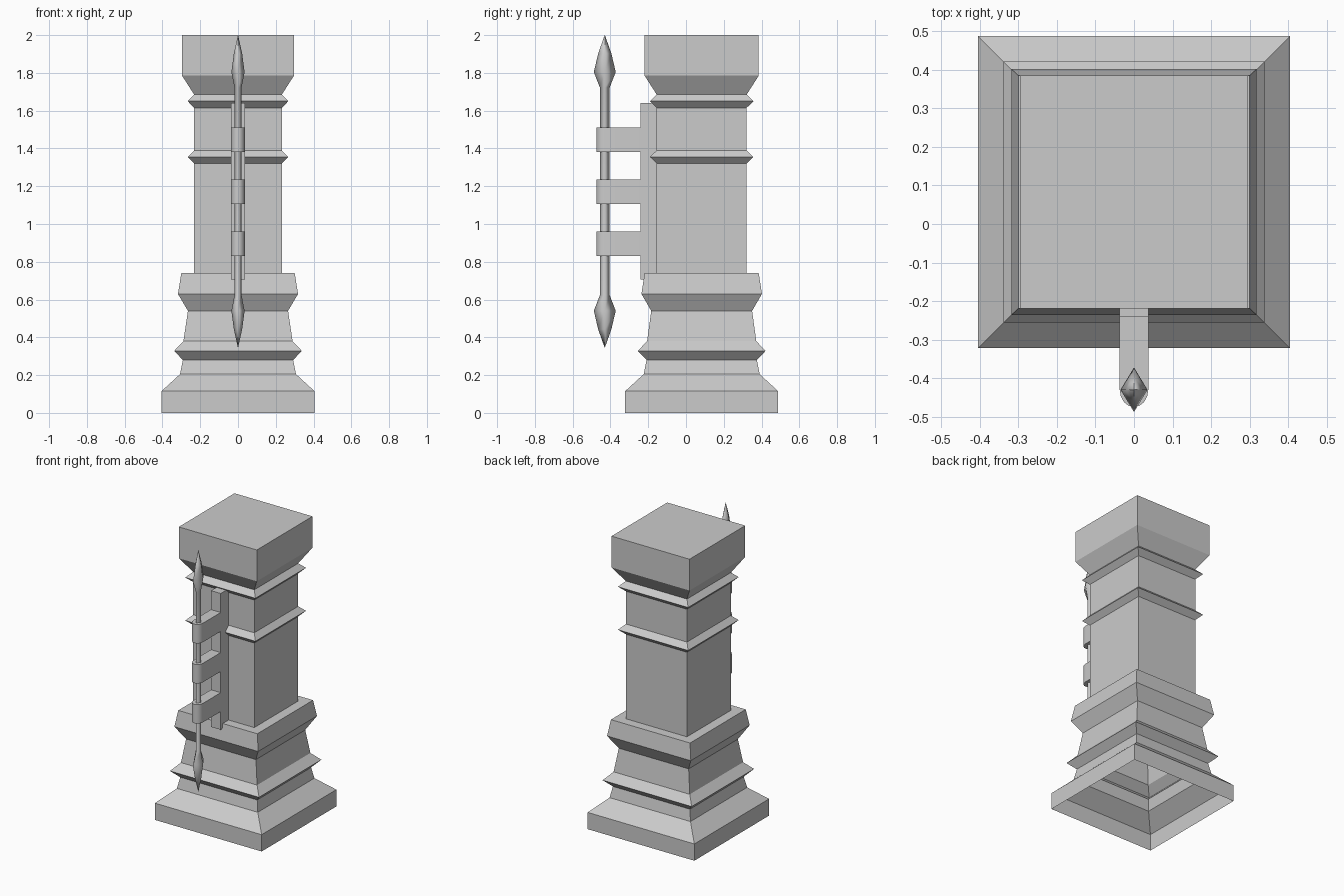
import bpy, bmesh, math

if "Cube" in bpy.data.objects:
    bpy.data.objects.remove(bpy.data.objects["Cube"])

stone = bpy.data.materials.new("plain grey")
stone.diffuse_color = (0.6, 0.6, 0.6, 1)
stone.use_nodes = True
stone.node_tree.nodes["Principled BSDF"].inputs["Base Color"].default_value = stone.diffuse_color


def finish(name, bm, smooth=False):
    bmesh.ops.recalc_face_normals(bm, faces=bm.faces)
    mesh = bpy.data.meshes.new(name)
    bm.to_mesh(mesh)
    bm.free()
    mesh.materials.append(stone)
    for p in mesh.polygons:
        p.use_smooth = smooth
    ob = bpy.data.objects.new(name, mesh)
    bpy.context.collection.objects.link(ob)
    return ob


def loft(bm, sections, corners, cy):
    """Stack (half x, half y, z) sections of a unit outline and skin them."""
    rings = [[bm.verts.new((hx * u, cy + hy * v, z)) for u, v in corners]
             for hx, hy, z in sections]
    n = len(corners)
    for a, b in zip(rings, rings[1:]):
        for i in range(n):
            j = (i + 1) % n
            bm.faces.new((a[i], a[j], b[j], b[i]))
    return rings


SQUARE = [(-1, -1), (1, -1), (1, 1), (-1, 1)]
DIAMOND = [(0, -1), (1, 0), (0, 1), (-1, 0)]

# Square pillar: moulded shell, open underneath, closed on top
profile = [(.405, .405, 0), (.405, .405, .115), (.307, .307, .205),
           (.292, .292, .28), (.338, .338, .328), (.289, .289, .38),
           (.265, .267, .54), (.318, .319, .63), (.30, .302, .74),
           (.232, .238, .74), (.232, .238, 1.32), (.266, .274, 1.355),
           (.232, .238, 1.39), (.232, .238, 1.615), (.266, .274, 1.65),
           (.232, .238, 1.685), (.296, .302, 1.785), (.296, .302, 2.0)]
bm = bmesh.new()
rings = loft(bm, profile, SQUARE, .083)
bm.faces.new(rings[-1])
finish("pillar", bm)

# Mounting plate on the front of the shaft
bm = bmesh.new()
rings = loft(bm, [(.037, .042, .705), (.037, .042, 1.64)], SQUARE, -.198)
bm.faces.new(rings[0])
bm.faces.new(rings[-1])
finish("mounting_plate", bm)

# Three arms with rounded ends gripping the spear
outline = [(.037, -.235), (-.037, -.235)]
for i in range(9):
    a = math.pi * (1 + i / 8)
    outline.append((.037 * math.cos(a), -.43 + .045 * math.sin(a)))
for k, z in enumerate((.83, 1.105, 1.38)):
    bm = bmesh.new()
    rings = loft(bm, [(1, 1, z), (1, 1, z + .13)], outline, 0)
    bm.faces.new(rings[0])
    bm.faces.new(rings[-1])
    ob = finish(f"bracket_arm_{k + 1}", bm)
    bpy.ops.object.select_all(action='DESELECT')
    ob.select_set(True)
    bpy.context.view_layer.objects.active = ob
    bpy.ops.object.shade_smooth_by_angle(angle=math.radians(40))

# Double-ended spear, diamond in section, mirrored about its middle
mid = 1.1725
half = [(.019, .026, .55), (.035, .058, .632), (.022, .035, .73), (.0005, .0005, .8275)]
sections = [(x, y, mid - z) for x, y, z in reversed(half)] + \
           [(x, y, mid + z) for x, y, z in half]
bm = bmesh.new()
rings = loft(bm, sections, DIAMOND, -.43)
bm.faces.new(rings[0])
bm.faces.new(rings[-1])
finish("spear", bm, smooth=True)
